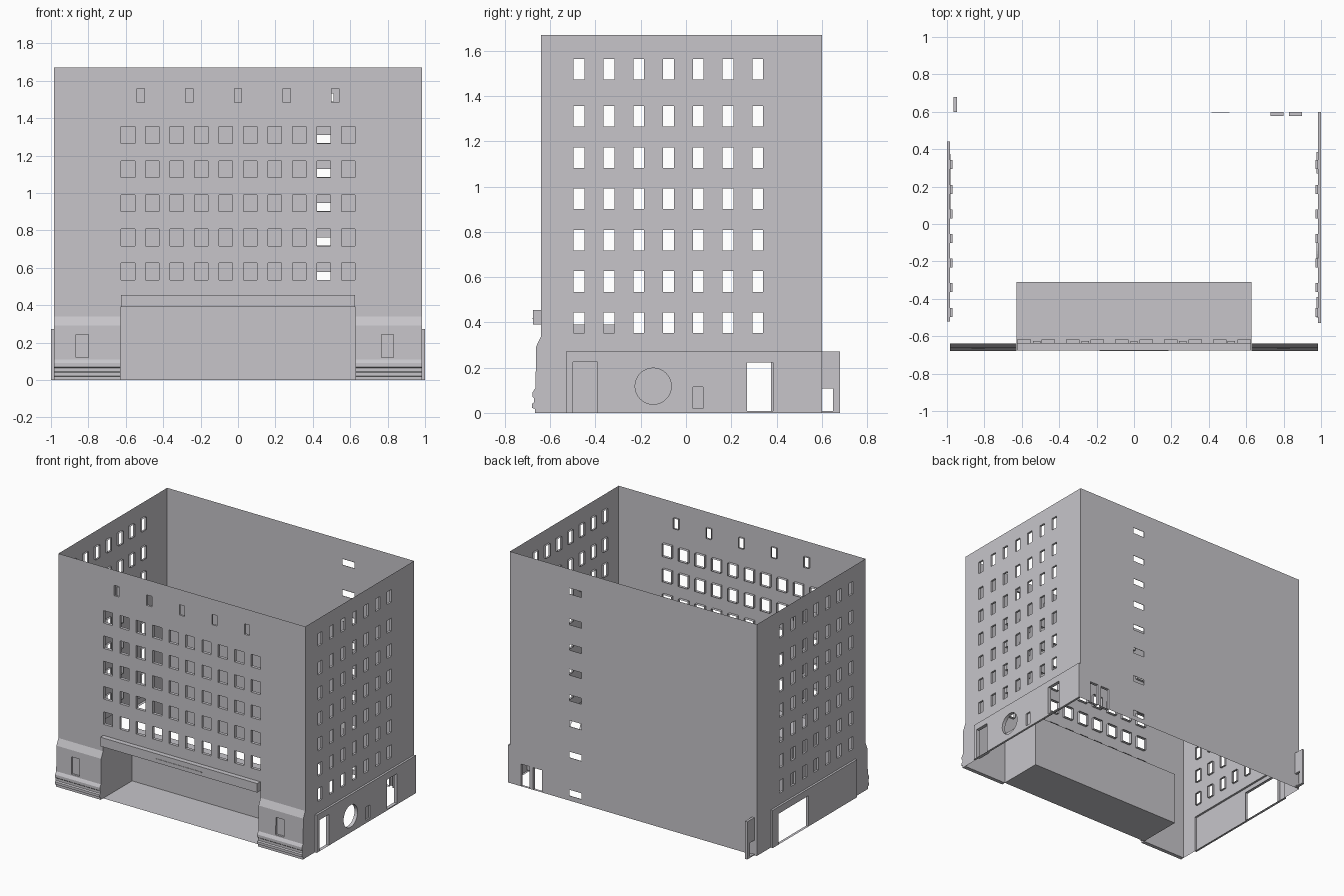
import bpy, bmesh, math
from mathutils import Vector

if "Cube" in bpy.data.objects:
    bpy.data.objects.remove(bpy.data.objects["Cube"])

stone = bpy.data.materials.new("warm grey stone")
stone.diffuse_color = (0.57, 0.56, 0.59, 1)
stone.use_nodes = True
stone.node_tree.nodes["Principled BSDF"].inputs["Base Color"].default_value = stone.diffuse_color


def finish(name, bm):
    bmesh.ops.remove_doubles(bm, verts=bm.verts[:], dist=1e-5)
    me = bpy.data.meshes.new(name)
    bm.to_mesh(me)
    bm.free()
    me.materials.append(stone)
    ob = bpy.data.objects.new(name, me)
    bpy.context.collection.objects.link(ob)
    return ob


def face(bm, pts, ref):
    """Add a face whose normal points along ref."""
    pts = [Vector(p) for p in pts]
    f = bm.faces.new([bm.verts.new(p) for p in pts])
    f.normal_update()
    if f.normal.dot(Vector(ref)) < 0:
        f.normal_flip()


def ring(r):
    u0, u1, v0, v1 = r[:4]
    return [(u0, v0), (u1, v0), (u1, v1), (u0, v1)]


def sheet(name, P, rect, holes, rim=0, circle=None):
    """Thin wall: P(u, v, depth) -> point; holes are (u0, u1, v0, v1, reveal, blind)."""
    bm = bmesh.new()
    out = Vector(P(0, 0, 0)) - Vector(P(0, 0, 1))

    def band(loop, depth, inward):
        c = Vector((sum(p[0] for p in loop), sum(p[1] for p in loop))) / len(loop)
        for a, b in zip(loop, loop[1:] + loop[:1]):
            m = c - (Vector(a) + Vector(b)) / 2
            ref = (Vector(P(m.x, m.y, 0)) - Vector(P(0, 0, 0))) * (1 if inward else -1)
            face(bm, [P(*a, 0), P(*b, 0), P(*b, depth), P(*a, depth)], ref)

    gaps = [h[:4] for h in holes]
    # round opening set in a square cell
    if circle:
        cu, cv, r, depth = circle
        s = r * 1.15
        gaps.append((cu - s, cu + s, cv - s, cv + s))
        inner, outer = [], []
        for i in range(32):
            a = math.tau * i / 32
            c, d = math.cos(a), math.sin(a)
            k = s / max(abs(c), abs(d))
            inner.append((cu + r * c, cv + r * d))
            outer.append((cu + k * c, cv + k * d))
        for i in range(32):
            j = (i + 1) % 32
            face(bm, [P(*inner[i], 0), P(*outer[i], 0), P(*outer[j], 0), P(*inner[j], 0)], out)
        band(inner, depth, True)
    # wall cells around the openings
    us = sorted({round(x, 5) for g in gaps + [rect] for x in g[:2]})
    vs = sorted({round(x, 5) for g in gaps + [rect] for x in g[2:4]})
    for a, b in zip(us, us[1:]):
        for c, d in zip(vs, vs[1:]):
            m, n = (a + b) / 2, (c + d) / 2
            if not any(g[0] < m < g[1] and g[2] < n < g[3] for g in gaps):
                face(bm, [P(*p, 0) for p in ring((a, b, c, d))], out)
    # reveals
    for h in holes:
        if h[4]:
            band(ring(h), h[4], True)
        if h[5]:
            face(bm, [P(*p, h[4]) for p in ring(h)], out)
    if rim:
        band(ring(rect), rim, False)
    return finish(name, bm)


X, YF, YB, H = 0.985, -0.64, 0.60, 1.67
rows = [0.535 + 0.1825 * i for i in range(5)]

# front wall with window grid, small top windows and entrance opening
holes = [(-0.628, 0.628, 0, 0.39, 0, False)]
for i in range(10):
    x = -0.589 + i * 0.1309
    holes += [(x - 0.037, x + 0.037, z, z + 0.09, 0.022, False) for z in rows]
holes += [(x - 0.02, x + 0.02, 1.485, 1.56, 0.015, False) for x in (-0.52, -0.26, 0, 0.26, 0.52)]
sheet("front_wall", lambda u, v, d: (u, YF + d, v), (-X, X, 0, H), holes)

# back wall with stair slots and two doorways
slots = [0.035, 0.31, 0.535, 0.72, 0.905, 1.085, 1.268, 1.49]
holes = [(0.415, 0.51, z, z + 0.043, 0.003, False) for z in slots]
holes += [(x, x + 0.07, 0, 0.16, 0.022, False) for x in (0.73, 0.828)]
sheet("back_wall", lambda u, v, d: (u, YB - d, v), (-X, X, 0, H), holes)

# side walls; lower area is replaced by the projecting plinth panels
side_rows = [0.353] + rows + [1.472]
for s, name, y0, y1 in ((1, "right", -0.53, YB), (-1, "left", -0.52, 0.44)):
    holes = [(y0, y1, 0, 0.272, 0, False)]
    for i in range(7):
        y = -0.472 + i * 0.1315
        holes += [(y - 0.024, y + 0.024, z, z + 0.091, 0.015, False) for z in side_rows]
    sheet(name + "_wall", lambda u, v, d, s=s: (s * (X - d), u, v), (YF, YB, 0, H), holes)

# right plinth with two doors, a round opening and a small blind window
sheet("right_plinth", lambda u, v, d: (1.0 - d, u, v), (-0.53, YB, 0, 0.272),
      [(-0.5, -0.39, 0, 0.225, 0.025, False), (0.27, 0.385, 0.008, 0.222, 0.025, False),
       (0.032, 0.075, 0.02, 0.115, 0.012, True)], rim=0.015, circle=(-0.145, 0.118, 0.08, 0.025))

# left plinth with wide gateway
sheet("left_plinth", lambda u, v, d: (-1.0 + d, u, v), (-0.52, 0.44, 0, 0.272),
      [(0.03, 0.375, 0, 0.222, 0.02, False)], rim=0.015)

# small fin behind the left back corner
for x, s, name in ((-0.965, 1, "fin_outer"), (-0.947, -1, "fin_inner")):
    sheet(name, lambda u, v, d, x=x, s=s: (x + s * d, u, v), (YB, 0.68, 0, 0.272),
          [(YB, 0.65, 0.008, 0.108, 0.009, False)], rim=0.009)

# entrance recess: floor, ceiling, back and sides
bm = bmesh.new()
a, f, b, t = 0.628, YF, -0.31, 0.39
for z, n in ((0, 1), (t, -1)):
    face(bm, [(-a, f, z), (a, f, z), (a, b, z), (-a, b, z)], (0, 0, n))
face(bm, [(-a, b, 0), (a, b, 0), (a, b, t), (-a, b, t)], (0, -1, 0))
for s in (-1, 1):
    face(bm, [(s * a, f, 0), (s * a, b, 0), (s * a, b, t), (s * a, f, t)], (-s, 0, 0))
finish("entrance_recess", bm)


def box(name, x0, x1, y0, y1, z0, z1):
    bm = bmesh.new()
    bmesh.ops.create_cube(bm, size=1)
    for v in bm.verts:
        v.co = ((x0 + x1) / 2 + v.co.x * (x1 - x0), (y0 + y1) / 2 + v.co.y * (y1 - y0),
                (z0 + z1) / 2 + v.co.z * (z1 - z0))
    return finish(name, bm)


# canopy over the entrance with a thin trim strip
box("canopy", -0.626, 0.626, -0.675, YF, 0.39, 0.455)
box("canopy_trim", -0.185, 0.185, -0.678, -0.675, 0.415, 0.42)

# moulded front wings: ribbed foot, flat field with blind window, sloped top
foot = [(-0.668, 0), (-0.668, 0.018), (-0.68, 0.022), (-0.68, 0.04), (-0.671, 0.046),
        (-0.671, 0.064), (-0.678, 0.07), (-0.678, 0.09), (-0.67, 0.103), (-0.665, 0.11)]
cap = [(-0.662, 0.293), (-0.64, 0.34)]
for x0, x1, w, name in ((-X, -0.628, -0.865, "left"), (0.628, X, 0.766, "right")):
    bm = bmesh.new()
    prof = foot + cap + [(-0.64, 0)]
    n = len(prof)
    for i in range(n):
        if i == len(foot) - 1:
            continue
        (ya, za), (yb, zb) = prof[i], prof[(i + 1) % n]
        face(bm, [(x0, ya, za), (x1, ya, za), (x1, yb, zb), (x0, yb, zb)], (0, zb - za and -(zb - za), yb - ya))
    for x, s in ((x0, -1), (x1, 1)):
        face(bm, [(x, y, z) for y, z in prof], (s, 0, 0))
    finish(name + "_wing", bm)
    sheet(name + "_wing_field",
          lambda u, v, d: (u, -0.665 + 0.003 * (v - 0.11) / 0.183 + d, v),
          (x0, x1, 0.11, 0.293), [(w, w + 0.066, 0.12, 0.245, 0.014, True)])
